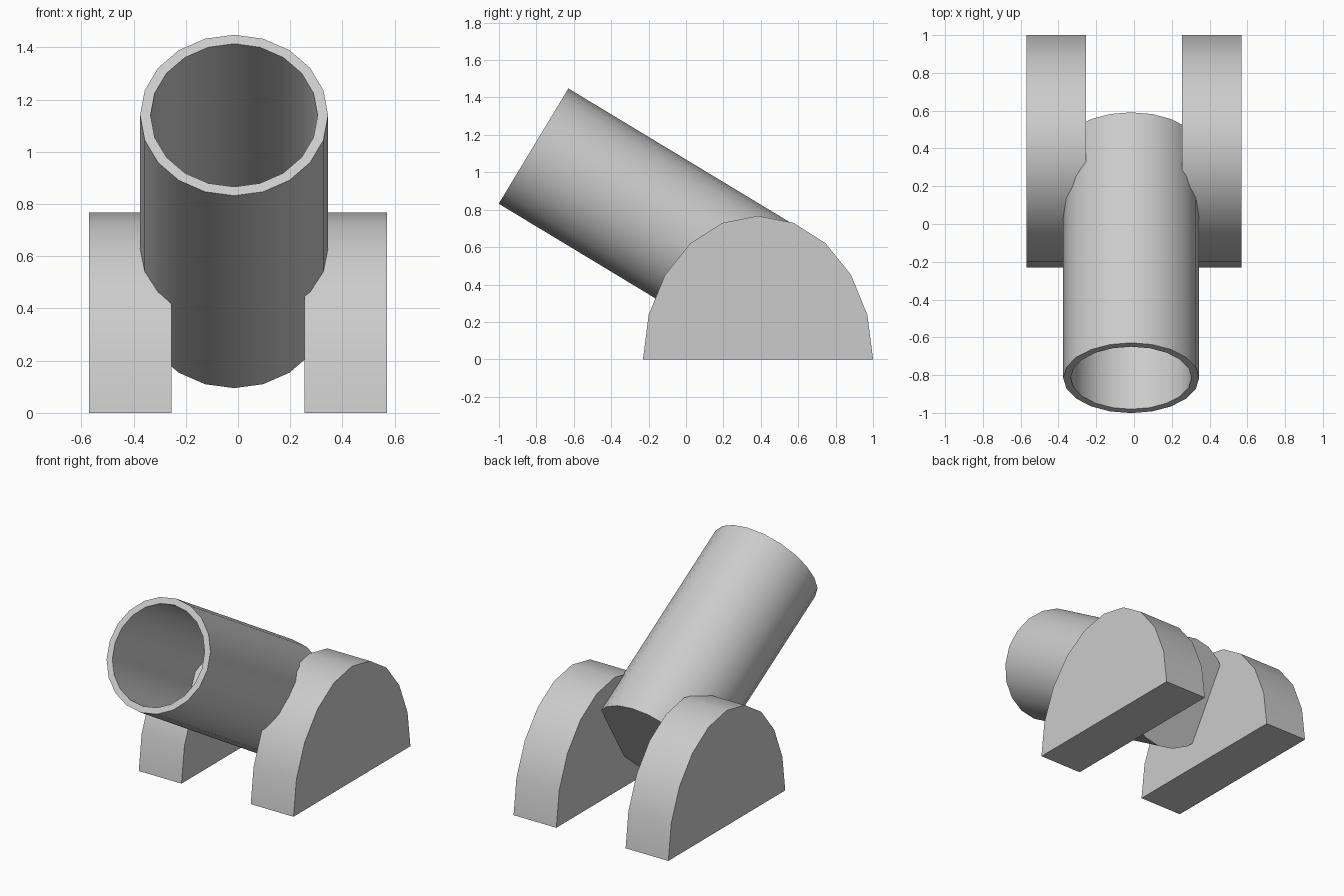
import bpy, bmesh
from math import sin, cos, pi, radians
from mathutils import Vector

if "Cube" in bpy.data.objects:
    bpy.data.objects.remove(bpy.data.objects["Cube"])

SIDES = 20


def finish(name, bm):
    bmesh.ops.recalc_face_normals(bm, faces=bm.faces)
    me = bpy.data.meshes.new(name)
    bm.to_mesh(me)
    bm.free()
    ob = bpy.data.objects.new(name, me)
    bpy.context.collection.objects.link(ob)
    bpy.ops.object.select_all(action='DESELECT')
    ob.select_set(True)
    bpy.context.view_layer.objects.active = ob
    bpy.ops.object.shade_smooth_by_angle(angle=radians(35))
    return ob


# Barrel: hollow tube, open at the muzzle, closed at the breech
muzzle = Vector((-0.015, -0.815, 1.14))
breech = Vector((-0.015, 0.405, 0.403))
side = Vector((1, 0, 0))
axis = (breech - muzzle).normalized()
up = side.cross(axis).normalized()
length = (breech - muzzle).length

bm = bmesh.new()
rings = []
for r, t in [(0.36, length), (0.36, 0), (0.32, 0), (0.32, length - 0.04)]:
    centre = muzzle + axis * t
    rings.append([bm.verts.new(centre + r * (side * sin(2 * pi * i / SIDES)
                                             + up * cos(2 * pi * i / SIDES)))
                  for i in range(SIDES)])
for a, b in zip(rings, rings[1:]):
    for i in range(SIDES):
        j = (i + 1) % SIDES
        bm.faces.new((a[i], a[j], b[j], b[i]))
bm.faces.new(rings[0])
bm.faces.new(rings[-1])
finish("barrel", bm)


# Supports: thick half discs, slightly taller than a true half circle
def support(name, x0, x1):
    bm = bmesh.new()
    profile = [bm.verts.new((x0, 0.385 + 0.615 * cos(2 * pi * i / SIDES),
                             0.767 * sin(2 * pi * i / SIDES)))
               for i in range(SIDES // 2 + 1)]
    face = bm.faces.new(profile)
    ext = bmesh.ops.extrude_face_region(bm, geom=[face], use_keep_orig=True)
    moved = [v for v in ext["geom"] if isinstance(v, bmesh.types.BMVert)]
    bmesh.ops.translate(bm, verts=moved, vec=(x1 - x0, 0, 0))
    finish(name, bm)


support("left_support", -0.57, -0.255)
support("right_support", 0.255, 0.57)
